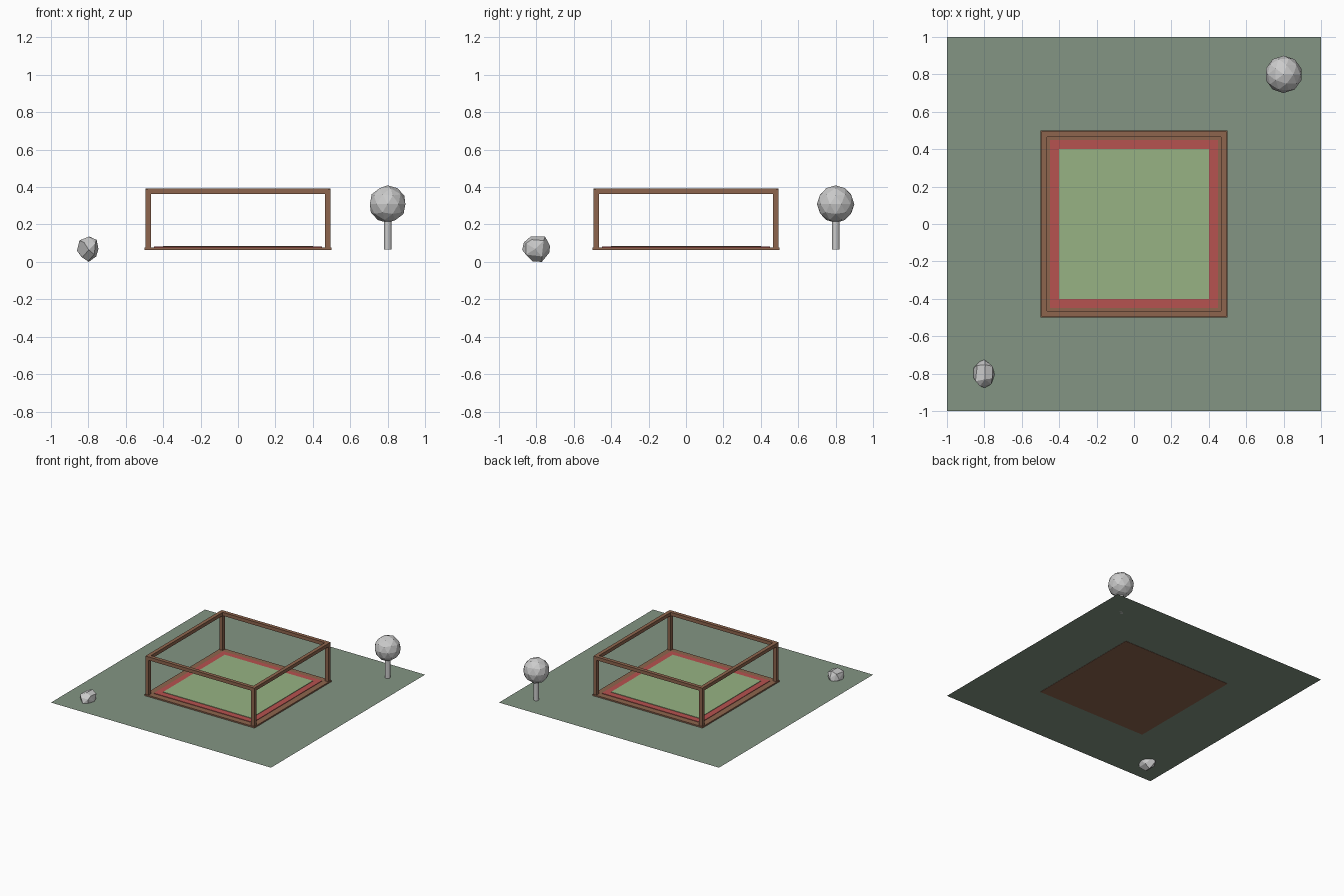
import bpy, bmesh
from mathutils import Vector

if "Cube" in bpy.data.objects:
    bpy.data.objects.remove(bpy.data.objects["Cube"])

G = 0.066  # ground level


def material(name, rgb):
    m = bpy.data.materials.new(name)
    m.diffuse_color = (*rgb, 1)
    m.use_nodes = True
    m.node_tree.nodes["Principled BSDF"].inputs["Base Color"].default_value = m.diffuse_color
    return m


WOOD = material("wood", (0.27, 0.13, 0.075))
RED = material("red_mat", (0.47, 0.085, 0.08))
GREEN = material("light_green", (0.31, 0.45, 0.23))
GRASS = material("grass", (0.23, 0.30, 0.23))


def box(name, lo, hi, mat):
    lo, hi = Vector(lo), Vector(hi)
    bpy.ops.mesh.primitive_cube_add(size=1, location=(lo + hi) / 2)
    o = bpy.context.object
    o.name = name
    o.scale = hi - lo
    o.data.materials.append(mat)
    return o


# ground sheet
bpy.ops.mesh.primitive_plane_add(size=2, location=(0, 0, G))
ground = bpy.context.object
ground.name = "ground"
ground.data.materials.append(GRASS)

# stacked floor layers
box("base_platform", (-.5, -.5, G - .002), (.5, .5, .077), WOOD)
box("red_border", (-.45, -.45, .076), (.45, .45, .081), RED)
box("green_floor", (-.4, -.4, .08), (.4, .4, .085), GREEN)

# corner posts and top rails
P, R = 0.48, 0.015
for sx in (-1, 1):
    for sy in (-1, 1):
        box("corner_post", (sx * P - R, sy * P - R, .07), (sx * P + R, sy * P + R, .39), WOOD)
for s in (-1, 1):
    box("top_rail_x", (-P, s * P - R, .363), (P, s * P + R, .391), WOOD)
    box("top_rail_y", (s * P - R, -P, .363), (s * P + R, P, .391), WOOD)

# tree
bpy.ops.mesh.primitive_cylinder_add(vertices=12, radius=.02, depth=.17, location=(.8, .8, G + .085))
bpy.context.object.name = "tree_trunk"
bpy.ops.mesh.primitive_ico_sphere_add(subdivisions=2, radius=.1, location=(.8, .8, .309))
bpy.context.object.name = "tree_crown"

# faceted rock: hull around a few points, offsets from its centre
pts = [(-.058, -.015, -.01), (-.045, -.04, .045), (-.035, .045, .05), (.005, -.03, .066),
       (.008, .048, .066), (.045, -.025, .05), (.048, .04, .045), (.057, -.005, 0),
       (.045, .03, -.04), (.005, .03, -.069), (.0, -.02, -.066), (-.03, -.03, -.045),
       (-.035, .04, -.04), (.005, -.075, -.005), (-.02, -.066, .035), (.035, -.055, -.03),
       (.005, .074, .015), (-.02, .07, -.02), (-.053, .035, .01), (.04, -.055, .03)]
bm = bmesh.new()
for p in pts:
    bm.verts.new(p)
bmesh.ops.convex_hull(bm, input=bm.verts)
bmesh.ops.dissolve_limit(bm, angle_limit=.15, verts=bm.verts, edges=bm.edges)
me = bpy.data.meshes.new("rock")
bm.to_mesh(me)
bm.free()
rock = bpy.data.objects.new("rock", me)
rock.location = (-.803, -.801, .069)
bpy.context.collection.objects.link(rock)
